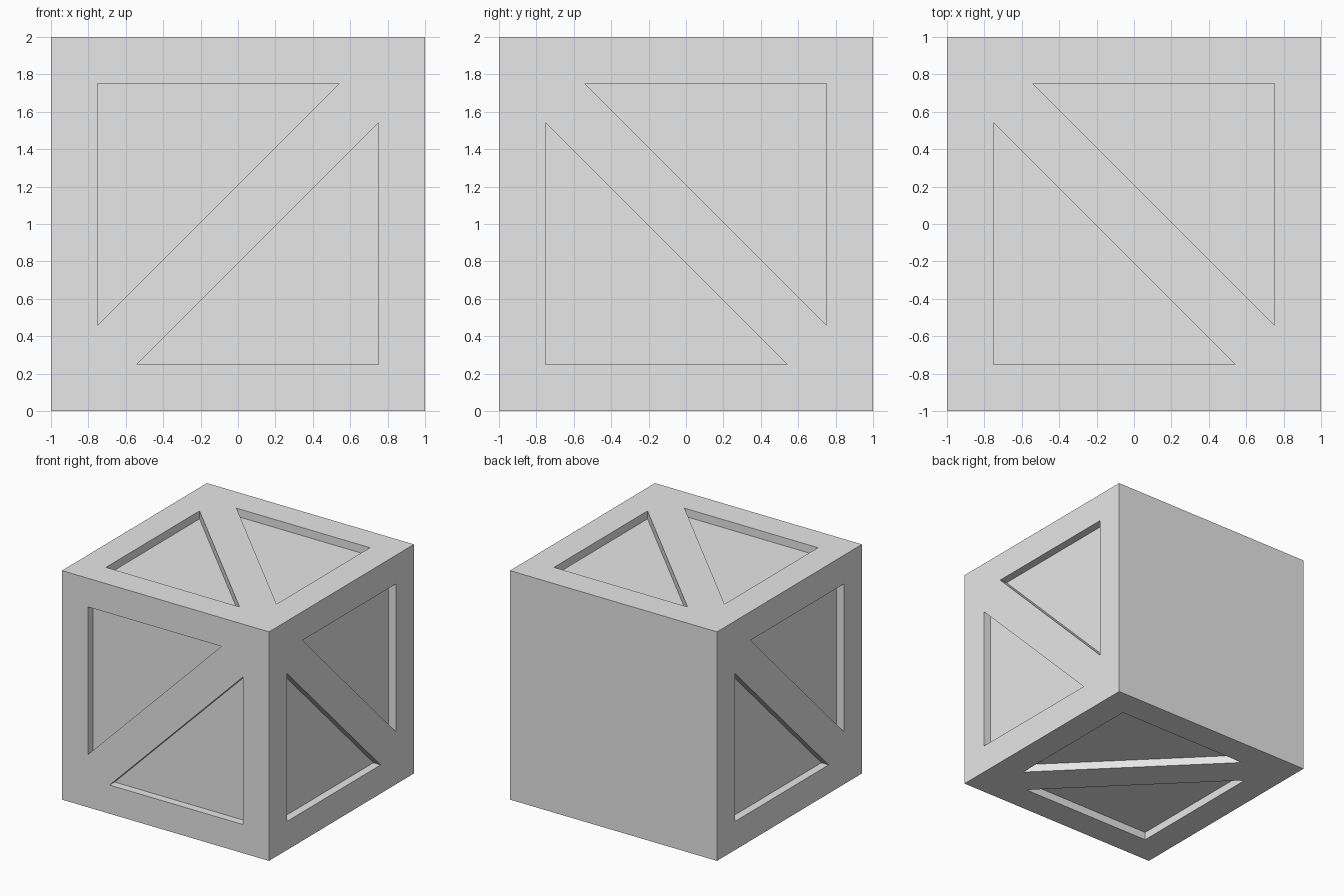
import bpy
import bmesh
from mathutils import Vector

cube = bpy.data.objects.get("Cube")
if cube:
    bpy.data.objects.remove(cube, do_unlink=True)

MARGIN, TIP, DEPTH = 0.75, 0.54, 0.07
X, Y, Z = Vector((1, 0, 0)), Vector((0, 1, 0)), Vector((0, 0, 1))

grey = bpy.data.materials.new("light_grey")
grey.use_nodes = True
grey.diffuse_color = (0.8, 0.8, 0.8, 1)
grey.node_tree.nodes["Principled BSDF"].inputs["Base Color"].default_value = (0.8, 0.8, 0.8, 1)


def new_object(name, bm):
    bmesh.ops.recalc_face_normals(bm, faces=bm.faces)
    mesh = bpy.data.meshes.new(name)
    bm.to_mesh(mesh)
    bm.free()
    mesh.materials.append(grey)
    obj = bpy.data.objects.new(name, mesh)
    bpy.context.collection.objects.link(obj)
    return obj


# Solid crate body
bm = bmesh.new()
bmesh.ops.create_cube(bm, size=2)
crate = new_object("crate", bm)
crate.location.z = 1

# Triangular prisms, two for each panelled side: (normal, corner directions)
panels = [
    (-Y, X, -Z),   # front
    (X, Y, Z),     # left
    (-X, Y, -Z),   # right
    (Z, X, Y),     # top
    (-Z, X, Y),    # bottom
]
bm = bmesh.new()
for normal, u, v in panels:
    for side in (1, -1):
        a, b = u * side, v * side
        corners = [a * MARGIN + b * MARGIN, a * MARGIN - b * TIP, b * MARGIN - a * TIP]
        inner = [bm.verts.new(c + normal * (1 - DEPTH)) for c in corners]
        outer = [bm.verts.new(c + normal * 1.1) for c in corners]
        bm.faces.new(inner)
        bm.faces.new(outer)
        for i in range(3):
            j = (i + 1) % 3
            bm.faces.new((inner[i], inner[j], outer[j], outer[i]))
cutter = new_object("recess_cutter", bm)
cutter.location.z = 1
cutter.hide_render = True
cutter.hide_viewport = True

# Cut the recesses, leaving a frame and a diagonal brace on each side
cut = crate.modifiers.new("recesses", 'BOOLEAN')
cut.operation = 'DIFFERENCE'
cut.solver = 'EXACT'
cut.object = cutter

# Apply the cut so only the finished crate remains
bpy.context.view_layer.update()
evaluated = crate.evaluated_get(bpy.context.evaluated_depsgraph_get())
finished = bpy.data.meshes.new_from_object(evaluated)
crate.modifiers.clear()
crate.data = finished
bpy.data.objects.remove(cutter, do_unlink=True)
